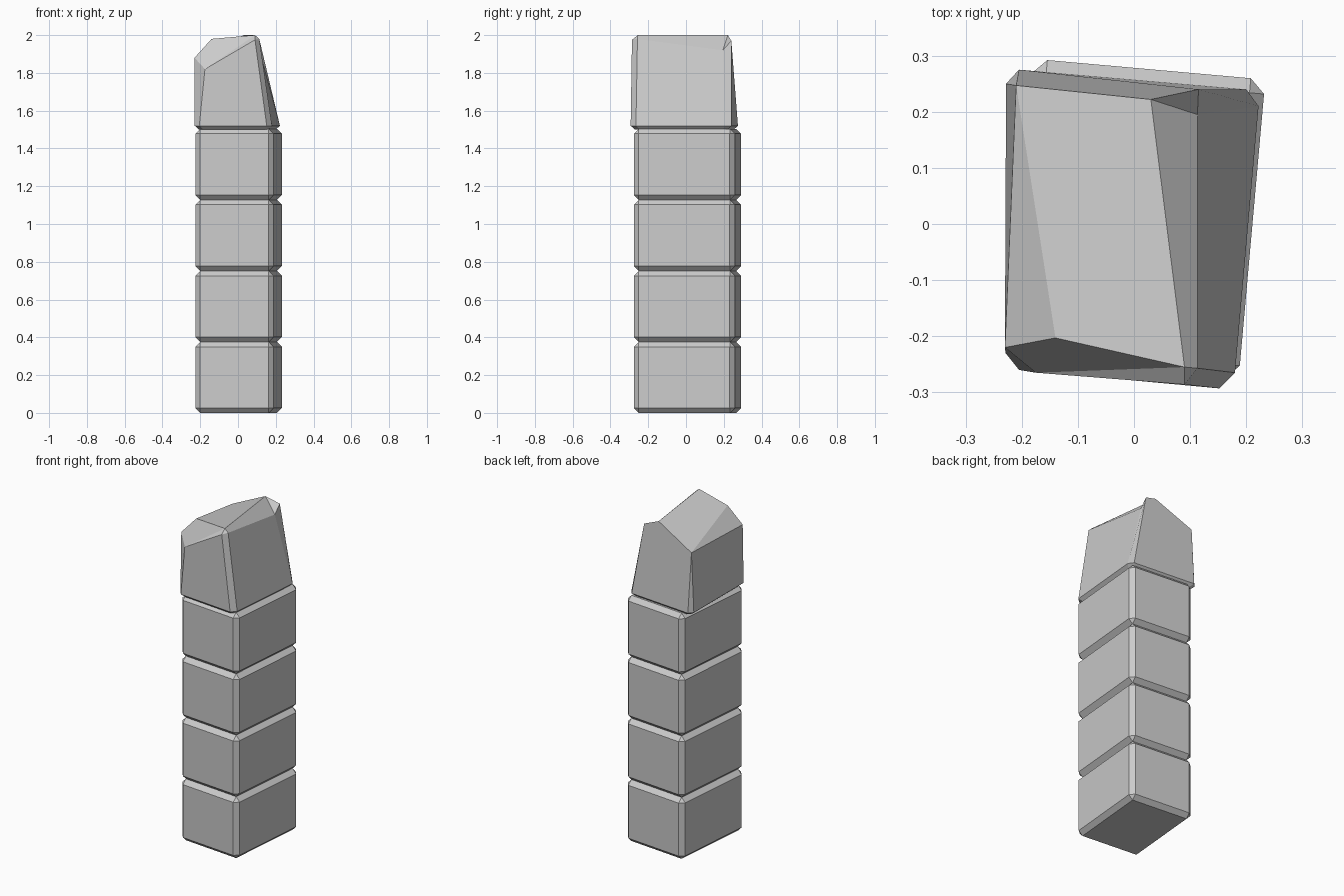
import bpy, bmesh, math
from mathutils import Matrix

if "Cube" in bpy.data.objects:
    bpy.data.objects.remove(bpy.data.objects["Cube"])

PITCH, BEVEL = 0.376, 0.026


def finish(name, bm):
    bmesh.ops.recalc_face_normals(bm, faces=bm.faces)
    mesh = bpy.data.meshes.new(name)
    bm.to_mesh(mesh)
    bm.free()
    obj = bpy.data.objects.new(name, mesh)
    bpy.context.collection.objects.link(obj)
    return obj


# Four identical chamfered stone blocks, slightly twisted about z
for i in range(4):
    bm = bmesh.new()
    bmesh.ops.create_cube(bm, size=1, matrix=Matrix.Diagonal((0.416, 0.538, PITCH, 1)))
    bmesh.ops.bevel(bm, geom=bm.edges[:], offset=BEVEL, segments=1,
                    affect='EDGES', profile=0.5)
    block = finish(f"stone_block_{i + 1}", bm)
    block.location = (0.003, 0.008, PITCH * (i + 0.5))
    block.rotation_euler.z = math.radians(-5.1)

# Broken capstone: chamfered eight-sided base, chipped uneven top
base = [(-.205, -.26), (.152, -.293), (.18, -.265), (.222, .21),
        (.2, .24), (-.205, .275), (-.228, .25), (-.229, -.23)]
bm = bmesh.new()
foot = [bm.verts.new((x * 0.9, y * 0.92, 1.5)) for x, y in base]
b = [bm.verts.new((x, y, 1.52)) for x, y in base]
bm.faces.new(foot[::-1])
for i in range(8):
    j = (i + 1) % 8
    bm.faces.new((foot[i], foot[j], b[j], b[i]))

# Top rim points
front_left, front_right, right_front, right_back, back_right, back_left, left_front = [
    bm.verts.new(p) for p in (
        (-.175, -.265, 1.82), (.09, -.286, 1.975), (.113, -.257, 1.98),
        (.113, .195, 1.92), (.115, .24, 1.97), (-.21, .247, 1.88), (-.23, -.22, 1.88))]
# Upper facet points
peak, ridge, shoulder = [bm.verts.new(p) for p in (
    (.09, -.255, 2.0), (.03, .222, 2.0), (-.14, -.203, 1.98))]

for face in (
        # sides and corner chamfers
        (b[0], b[1], front_right, front_left), (b[1], b[2], right_front, front_right),
        (b[2], b[3], right_back, right_front), (b[3], b[4], back_right, right_back),
        (b[4], b[5], back_left, ridge, back_right), (b[5], b[6], back_left),
        (b[6], b[7], left_front, back_left), (b[7], b[0], front_left, left_front),
        # broken top facets
        (front_left, front_right, peak), (front_left, peak, shoulder, left_front),
        (front_right, right_front, peak), (right_front, right_back, ridge, peak),
        (right_back, back_right, ridge), (peak, ridge, back_left, shoulder),
        (shoulder, back_left, left_front)):
    bm.faces.new(face)
finish("broken_capstone", bm)
